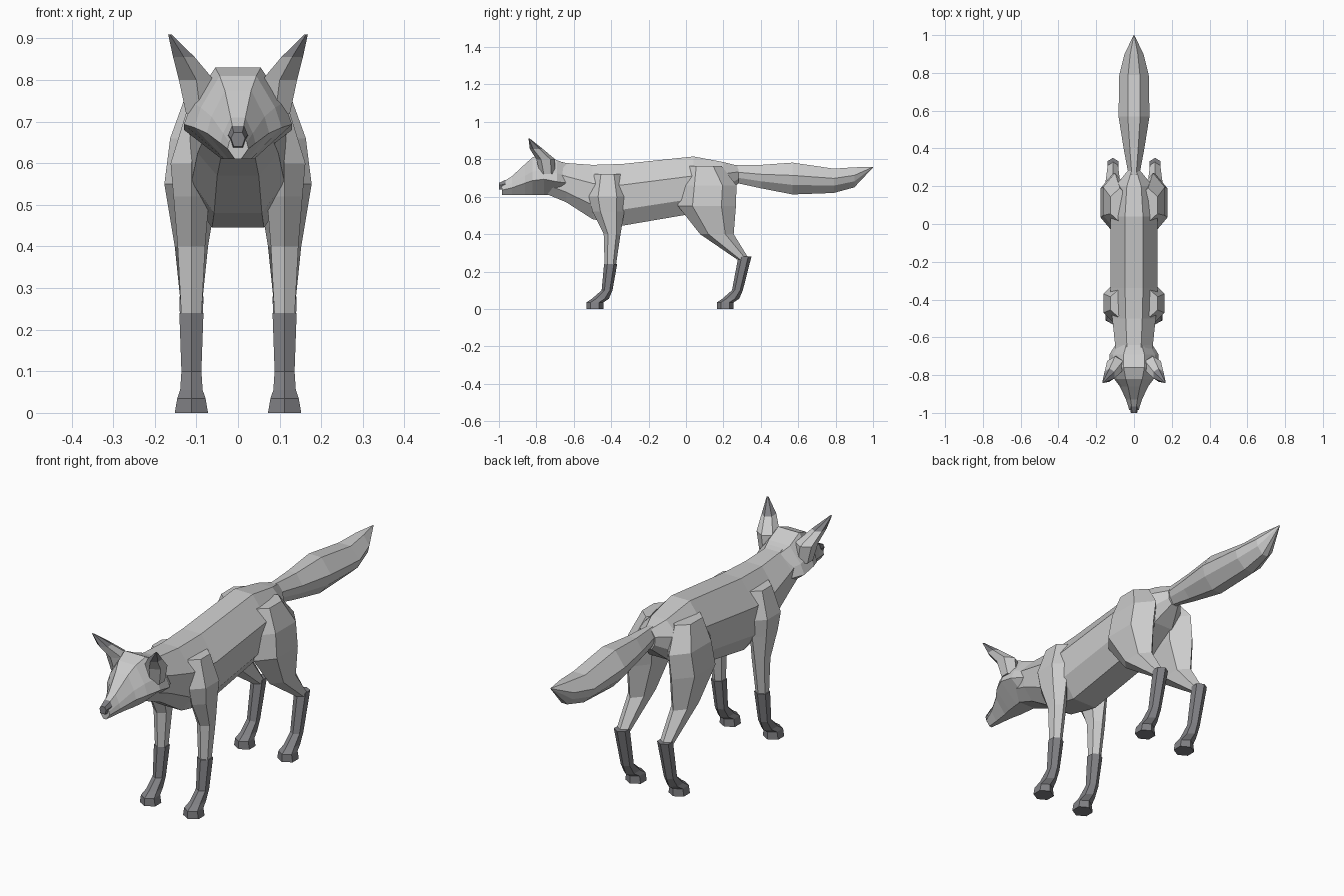
import bpy, bmesh, math

cube = bpy.data.objects.get("Cube")
if cube:
    bpy.data.objects.remove(cube, do_unlink=True)


def material(name, red, green, blue):
    mat = bpy.data.materials.new(name)
    mat.use_nodes = True
    colour = (red, green, blue, 1)
    mat.diffuse_color = colour
    mat.node_tree.nodes["Principled BSDF"].inputs["Base Color"].default_value = colour
    return mat


light = material("light_grey_fur", .6, .6, .6)
dark = material("dark_grey_fur", .22, .22, .235)


def skin(name, rings, mat):
    """Join equal rings of points into a closed, faceted solid."""
    bm = bmesh.new()
    loops = [[bm.verts.new(point) for point in ring] for ring in rings]
    count = len(loops[0])
    for near, far in zip(loops, loops[1:]):
        for i in range(count):
            j = (i + 1) % count
            bm.faces.new((near[i], near[j], far[j], far[i]))
    bm.faces.new(loops[0])
    bm.faces.new(loops[-1])
    bmesh.ops.recalc_face_normals(bm, faces=bm.faces)
    mesh = bpy.data.meshes.new(name)
    bm.to_mesh(mesh)
    bm.free()
    mesh.materials.append(mat)
    obj = bpy.data.objects.new(name, mesh)
    bpy.context.collection.objects.link(obj)


def loft_along(name, profile, sections, mat):
    """Sections are (y, top, bottom, half width); profile is one half outline."""
    outline = profile + [(-across, height) for across, height in reversed(profile)]
    rings = []
    for y, top, bottom, width in sections:
        rings.append([(across * width, y, bottom + height * (top - bottom))
                      for across, height in outline])
    skin(name, rings, mat)


def loft_up(name, sections, mat):
    """Sections are (x, y, z, x radius, y radius) of level six-sided rings."""
    for label, side in (("left", 1), ("right", -1)):
        rings = []
        for x, y, z, x_radius, y_radius in sections:
            ring = []
            for corner in range(6):
                angle = math.pi * (corner + .5) / 3
                across = x_radius * math.cos(angle) / math.cos(math.pi / 6)
                ring.append((side * (x + across), y + y_radius * math.sin(angle), z))
            rings.append(ring)
        skin(label + "_" + name, rings, mat)


# Torso and neck
loft_along("torso", [(.38, 1), (1, .66), (.97, .26), (.5, 0)], [
    (-.76, .81, .62, .08),
    (-.64, .78, .57, .1),
    (-.5, .77, .48, .115),
    (-.34, .775, .445, .125),
    (.04, .815, .51, .125),
    (.2, .785, .6, .1),
    (.28, .765, .67, .035)], light)

# Head, with wide cheeks and a narrow muzzle over a level chin
chin = .61
loft_along("head", [(.42, 1), (.85, .62), (1, .38), (.3, 0)], [
    (-.985, .675, chin, .025),
    (-.93, .71, chin, .042),
    (-.86, .775, chin, .075),
    (-.82, .81, chin, .105),
    (-.76, .83, chin, .13),
    (-.69, .795, chin, .13),
    (-.62, .77, chin, .085)], light)
loft_along("nose", [(.6, 1), (1, .6), (.6, 0)], [
    (-1, .674, .64, .017),
    (-.965, .69, .635, .024)], dark)

# Tail, narrow at the root and pointed at the end
tail_profile = [(.4, 1), (1, .6), (.85, .3), (.3, 0)]
tail_seam = (.79, .75, .62, .078)
loft_along("tail", tail_profile, [
    (.24, .77, .68, .025),
    (.4, .77, .645, .055),
    (.57, .782, .612, .082),
    tail_seam], light)
loft_along("tail_tip", tail_profile, [
    tail_seam,
    (.9, .757, .65, .05),
    (1, .76, .756, .002)], light)

# Ears, leaning out and forward to dark tips
ear_seam = (.13, -.8, .855, .026, .035)
loft_up("ear", [
    (.09, -.74, .72, .035, .04),
    (.1, -.75, .8, .042, .05),
    ear_seam], light)
loft_up("ear_tip", [ear_seam, (.164, -.838, .91, .004, .004)], dark)

# Upper legs, from inside the torso down to the stockings
leg_x = .112
loft_up("front_leg", [
    (.085, -.42, .72, .04, .07),
    (leg_x, -.42, .6, .05, .1),
    (leg_x, -.415, .52, .043, .085),
    (leg_x, -.395, .4, .033, .045),
    (leg_x, -.405, .23, .024, .03)], light)
loft_up("hind_leg", [
    (.075, .1, .765, .05, .09),
    (.1, .12, .66, .063, .15),
    (leg_x, .112, .55, .065, .155),
    (leg_x, .165, .4, .04, .09),
    (leg_x, .305, .265, .026, .033)], light)


def stocking(name, shin_y, shin_z, paw_y):
    """A dark lower leg that bends forward into a flat paw."""
    loft_up(name, [
        (leg_x, shin_y, shin_z, .029, .035),
        (leg_x, paw_y + .065, .1, .024, .029),
        (leg_x, paw_y + .03, .055, .027, .045),
        (leg_x, paw_y, .035, .034, .045),
        (leg_x, paw_y, 0, .04, .045)], dark)


stocking("front_stocking", -.403, .24, -.487)
stocking("hind_stocking", .315, .28, .21)
